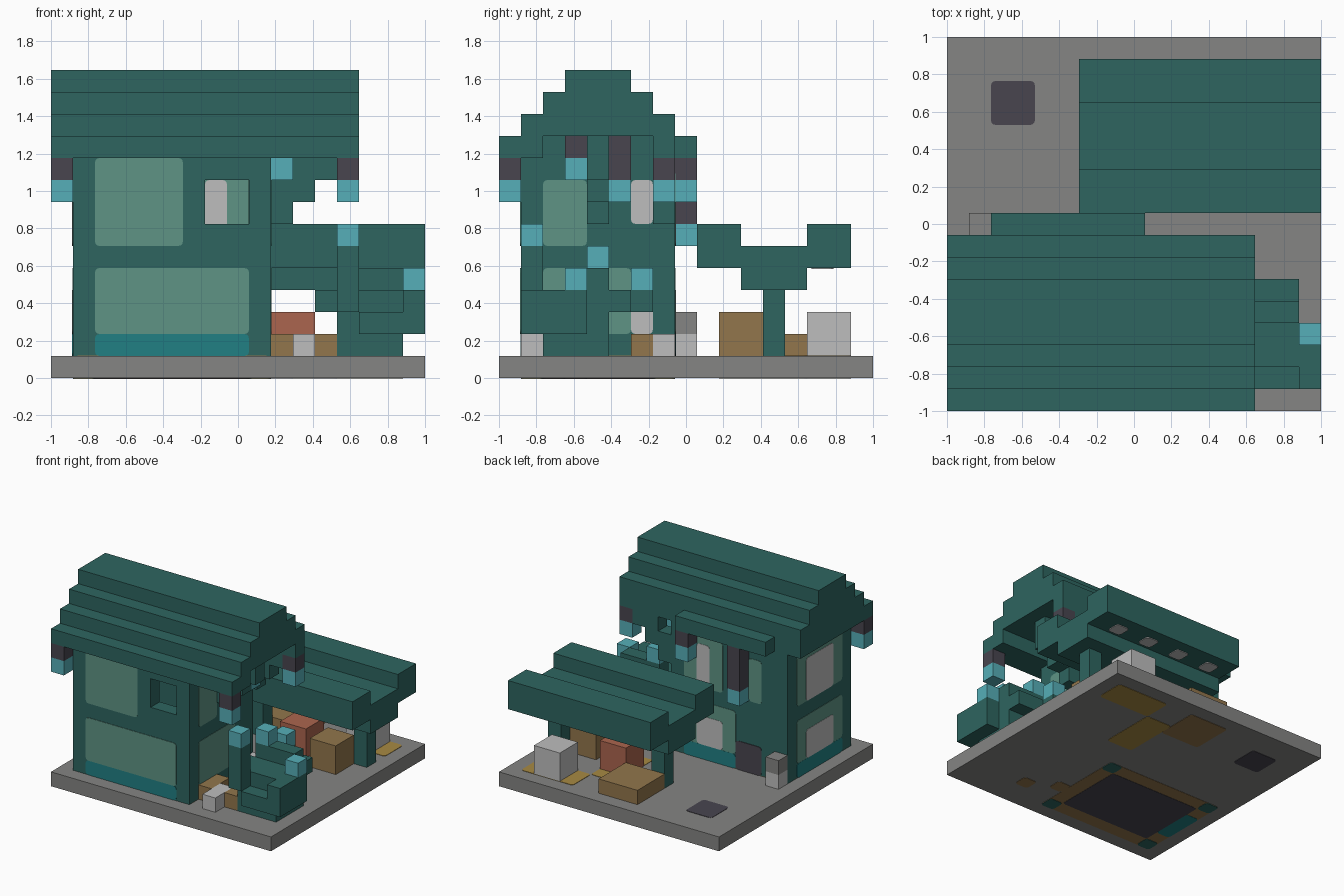
import bpy, bmesh
from mathutils import Vector

if "Cube" in bpy.data.objects:
    bpy.data.objects.remove(bpy.data.objects["Cube"])

U = 2 / 17  # one block


def material(name, rgb):
    lin = [(c / 255 / 12.92) if c < 11 else ((c / 255 + 0.055) / 1.055) ** 2.4 for c in rgb]
    m = bpy.data.materials.new(name)
    m.use_nodes = True
    m.diffuse_color = (*lin, 1)
    m.node_tree.nodes["Principled BSDF"].inputs["Base Color"].default_value = (*lin, 1)
    return m


TEAL = material("teal", (46, 101, 96))
GREEN = material("pale green", (94, 148, 133))
GREY = material("stone grey", (133, 133, 131))
LIGHT = material("light grey", (190, 190, 190))
DARK = material("dark slate", (72, 69, 79))
CYAN = material("cyan", (86, 175, 184))
DEEP = material("deep cyan", (33, 128, 132))
BROWN = material("brown", (146, 118, 76))
RED = material("terracotta", (171, 101, 78))
GOLD = material("straw yellow", (168, 138, 66))


def block(name, x, y, z, mat, grow=0.0, round_axis=None):
    """Box spanning block ranges x, y, z; grow pushes its faces out, round_axis rounds edges along it."""
    lo = Vector((x[0], y[0], z[0])) * U - Vector((1, 1, 0))
    hi = Vector((x[1], y[1], z[1])) * U - Vector((1, 1, 0))
    size = hi - lo
    if round_axis is not None:
        size[round_axis] += 2 * grow
    bm = bmesh.new()
    bmesh.ops.create_cube(bm, size=1)
    for v in bm.verts:
        v.co = Vector(a * b for a, b in zip(v.co, size)) + (lo + hi) / 2
    if round_axis is not None:
        edges = [e for e in bm.edges
                 if abs((e.verts[0].co - e.verts[1].co).normalized()[round_axis]) > 0.9]
        bmesh.ops.bevel(bm, geom=edges, offset=0.025, segments=3, profile=0.5, affect="EDGES")
    me = bpy.data.meshes.new(name)
    bm.to_mesh(me)
    bm.free()
    me.materials.append(mat)
    ob = bpy.data.objects.new(name, me)
    bpy.context.collection.objects.link(ob)
    return ob


def cube(name, x, y, z, mat):
    return block(name, (x, x + 1), (y, y + 1), (z, z + 1), mat)


# Ground slab with inlaid floor patches showing on both sides
block("ground", (0, 17), (0, 17), (0, 1), GREY)
for name, x, y, mat, grow in [
        ("wall_footing", (1, 10), (1, 8), BROWN, 0.002),
        ("house_floor", (2, 9), (2, 7), DARK, 0.004),
        ("drain_patch", (2, 4), (13, 15), DARK, 0.003),
        ("straw_mat_back", (12, 16), (14, 16), GOLD, 0.003),
        ("straw_mat_front", (10, 12), (10, 14), GOLD, 0.003),
        ("crate_footing", (7, 10), (13, 16), BROWN, 0.003),
        ("box_footing_near", (10, 11), (3, 4), BROWN, 0.003),
        ("box_footing_far", (12, 13), (2, 3), BROWN, 0.003),
        ("west_sill_footing", (1, 2), (3, 6), DEEP, 0.004)]:
    block(name, x, y, (0, 1), mat, grow, 2)
for x in (1, 9):
    for y in (1, 7):
        block("pillar_footing", (x, x + 1), (y, y + 1), (0, 1), TEAL, 0.005, 2)

# House walls
block("front_wall_lower", (1, 10), (1, 2), (1, 7), TEAL)
block("front_wall_left", (1, 7), (1, 2), (7, 10), TEAL)
block("front_wall_post", (9, 10), (1, 2), (7, 10), TEAL)
block("front_wall_lintel", (7, 9), (1, 2), (9, 10), TEAL)
block("back_wall", (1, 10), (7, 8), (1, 10), TEAL)
for name, x in (("west_wall", 1), ("east_wall", 9)):
    block(name, (x, x + 1), (2, 7), (1, 10), TEAL)

# Window panels set through the walls: axis is the wall normal
FRONT, BACK, WEST, EAST = (1, 2), (7, 8), (1, 2), (9, 10)
for name, x, z, mat, grow in [
        ("front_window_upper", (2, 6), (6, 10), GREEN, 0.004),
        ("front_window_lower", (2, 9), (2, 5), GREEN, 0.004),
        ("front_sill", (2, 9), (1, 2), DEEP, 0.003)]:
    block(name, x, FRONT, z, mat, grow, 1)
for name, x, z, mat, grow in [
        ("back_window_upper", (6, 9), (6, 9.5), GREEN, 0.003),
        ("back_pane_upper", (7, 8), (6, 9), LIGHT, 0.005),
        ("back_window_small", (3, 4), (6, 9), GREEN, 0.003),
        ("back_window_lower", (5, 9), (2, 5), GREEN, 0.003),
        ("back_pane_lower", (6, 8), (2, 4), LIGHT, 0.005),
        ("back_sill", (5, 9), (1, 2), DEEP, 0.004),
        ("back_door", (3, 5), (1, 3), DARK, 0.005)]:
    block(name, x, BACK, z, mat, grow, 1)
for name, wall, y, z, mat, grow in [
        ("west_window_upper", WEST, (2, 7), (6, 9.5), GREEN, 0.003),
        ("west_pane_upper", WEST, (3, 6), (6, 9), LIGHT, 0.005),
        ("west_window_lower", WEST, (2, 7), (2, 5), GREEN, 0.003),
        ("west_pane_lower", WEST, (3, 6), (2, 4), LIGHT, 0.005),
        ("west_sill", WEST, (2, 7), (1, 2), DEEP, 0.004),
        ("east_window_upper", EAST, (2, 4), (6, 9), GREEN, 0.003),
        ("east_pane_upper", EAST, (6, 7), (7, 9), LIGHT, 0.003),
        ("east_window_lower", EAST, (2, 6), (2, 5), GREEN, 0.003),
        ("east_pane_lower", EAST, (6, 7), (2, 4), LIGHT, 0.003)]:
    block(name, wall, y, z, mat, grow, 0)

# Stepped roof, open under its east overhang
block("roof_eave_front", (0, 14), (0, 2), (10, 11), TEAL)
block("roof_eave_back", (0, 14), (7, 8), (10, 11), TEAL)
block("roof_eave_middle", (0, 10), (2, 7), (10, 11), TEAL)
block("roof_eave_porch", (2, 9), (8, 9), (10, 11), TEAL)
for i in range(3):
    block("roof_step", (0, 14), (1 + i, 8 - i), (11 + i, 12 + i), TEAL)

# Stepped braces under the overhang
for y in (4, 7):
    block("brace_top", (11, 13), (y, y + 1), (9, 10), TEAL)
    block("brace_middle", (10, 12), (y, y + 1), (8, 9), TEAL)
    cube("brace_bottom", 10, y, 7, TEAL)
block("brace_post", (10, 11), (4, 5), (9, 11), TEAL)
block("ridge_beam", (11, 13), (4, 5), (10, 11), TEAL)

# Hanging lanterns: dark stem above a cyan lamp
for x, y, lamp, top in [(0, 0, 8, 10), (13, 0, 8, 10), (13, 7, 8, 10), (4, 8, 6, 10),
                        (8, 8, 8, 10), (10, 3, 9, 11), (11, 5, 8, 11)]:
    block("lantern_stem", (x, x + 1), (y, y + 1), (lamp + 1, top), DARK)
    cube("lantern_lamp", x, y, lamp, CYAN)

# Open shed with a valley roof, posts and small lamps under the eave
block("shed_roof_front", (6, 17), (9, 11), (5, 7), TEAL)
block("shed_roof_valley", (6, 17), (11, 14), (4, 6), TEAL)
block("shed_roof_back", (6, 17), (14, 16), (5, 7), TEAL)
for x in (7, 15):
    block("shed_post", (x, x + 1), (12, 13), (1, 4), TEAL)
for x in (7, 9.5, 12, 14.5):
    block("shed_lamp", (x, x + 1), (14.2, 15.2), (4.95, 5.1), LIGHT, 0, 2)

# Crates and boxes
block("red_crate", (10, 12), (11, 13), (1, 3), RED)
block("brown_crate", (13, 15), (10, 12), (1, 3), BROWN)
block("pale_crate", (13, 15), (14, 16), (1, 3), LIGHT)
block("low_crate", (7, 10), (13, 16), (1, 2), BROWN)
block("small_box_near", (10, 11), (2, 4), (1, 2), BROWN)
block("small_box_pale", (11, 12), (1, 3), (1, 2), LIGHT)
cube("small_box_far", 12, 2, 1, BROWN)
cube("side_box_brown", 10, 6, 1, BROWN)
cube("side_box_pale", 10, 7, 1, LIGHT)
cube("bollard_base", 1, 8, 1, LIGHT)
cube("bollard_cap", 1, 8, 2, GREY)

# Blocky shrub with cyan blossoms
block("shrub_trunk", (13, 16), (2, 5), (1, 3), TEAL)
block("shrub_crown", (13, 16), (2, 6), (3, 4), TEAL)
cube("shrub_twig", 12, 3, 3, TEAL)
block("shrub_arm_front", (14, 17), (1, 2), (2, 3), TEAL)
block("shrub_arm_side", (16, 17), (1, 4), (2, 4), TEAL)
block("shrub_stem_front", (13, 14), (1, 2), (3, 6), TEAL)
block("shrub_stem_middle", (13, 14), (4, 5), (4, 5), TEAL)
block("shrub_stem_top", (14, 16), (4, 5), (4, 5), TEAL)
block("shrub_stem_back", (13, 14), (6, 7), (3, 4), TEAL)
for x, y, z in [(16, 3, 4), (13, 1, 6), (13, 4, 5), (13, 6, 4)]:
    cube("shrub_blossom", x, y, z, CYAN)
